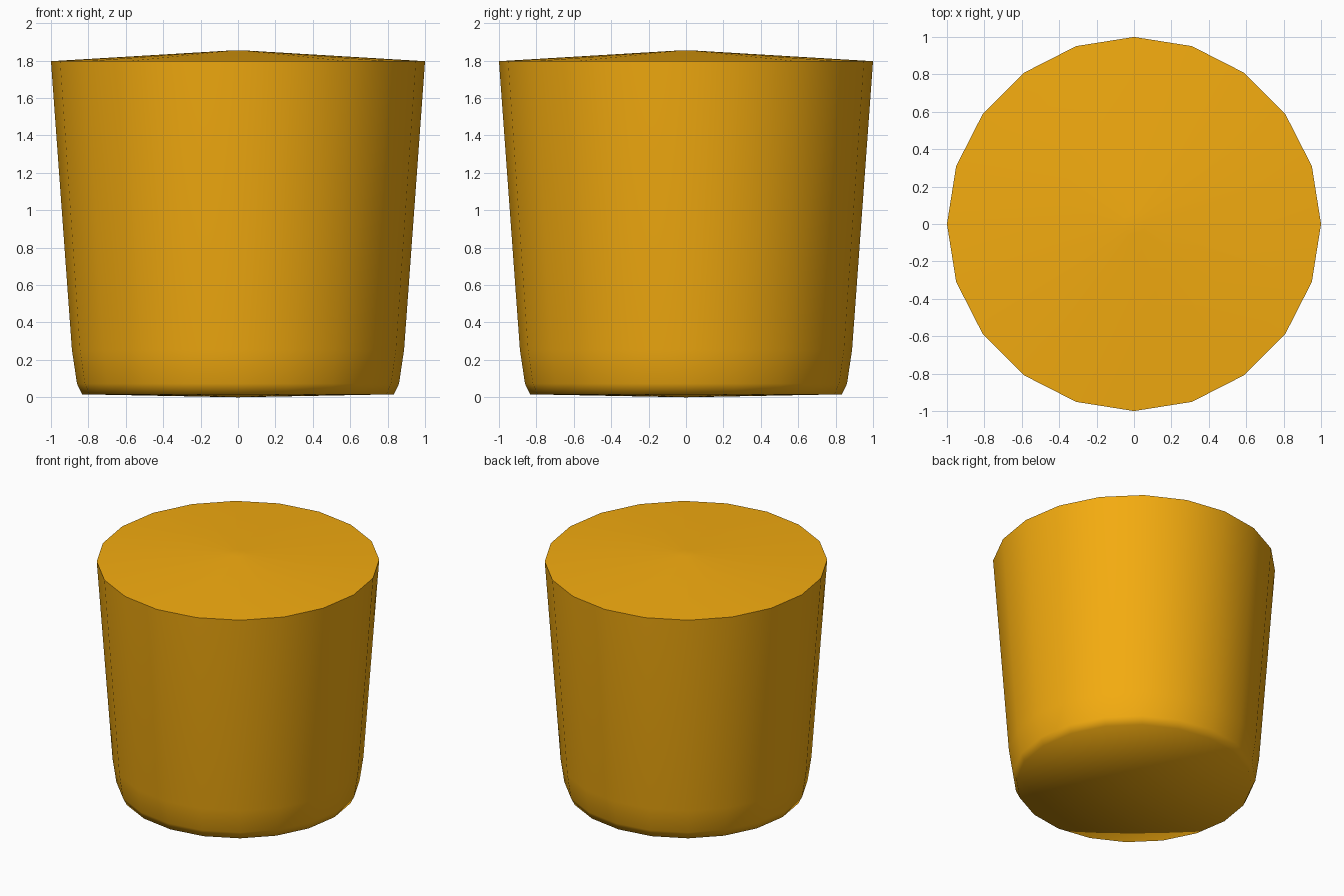
import bpy, bmesh, math

if "Cube" in bpy.data.objects:
    bpy.data.objects.remove(bpy.data.objects["Cube"])

SIDES = 20

# Tapered cup profile (radius, height) between the two poles
BOTTOM_Z, TOP_Z = 0.0, 1.855
PROFILE = [(0.834, 0.016), (0.861, 0.073), (0.888, 0.255), (1.0, 1.797), (0.06, 1.853)]

bm = bmesh.new()
rings = []
for r, z in PROFILE:
    rings.append([bm.verts.new((r * math.cos(math.tau * i / SIDES),
                                r * math.sin(math.tau * i / SIDES), z))
                  for i in range(SIDES)])
low = bm.verts.new((0, 0, BOTTOM_Z))
high = bm.verts.new((0, 0, TOP_Z))

for i in range(SIDES):
    j = (i + 1) % SIDES
    # Wall and slightly domed lid
    for a, b in zip(rings, rings[1:]):
        bm.faces.new((a[i], a[j], b[j], b[i]))
    # Closing fans
    bm.faces.new((low, rings[0][j], rings[0][i]))
    bm.faces.new((high, rings[-1][i], rings[-1][j]))
bmesh.ops.recalc_face_normals(bm, faces=bm.faces)

mesh = bpy.data.meshes.new("tapered_cup")
bm.to_mesh(mesh)
bm.free()
cup = bpy.data.objects.new("tapered_cup", mesh)
bpy.context.collection.objects.link(cup)

# Amber colour
amber = bpy.data.materials.new("amber")
amber.diffuse_color = (0.9, 0.41, 0.005, 1)
amber.use_nodes = True
amber.node_tree.nodes["Principled BSDF"].inputs["Base Color"].default_value = amber.diffuse_color
mesh.materials.append(amber)

# Smooth walls and base bevel, crisp top rim
bpy.context.view_layer.objects.active = cup
cup.select_set(True)
bpy.ops.object.shade_smooth_by_angle(angle=math.radians(75))
